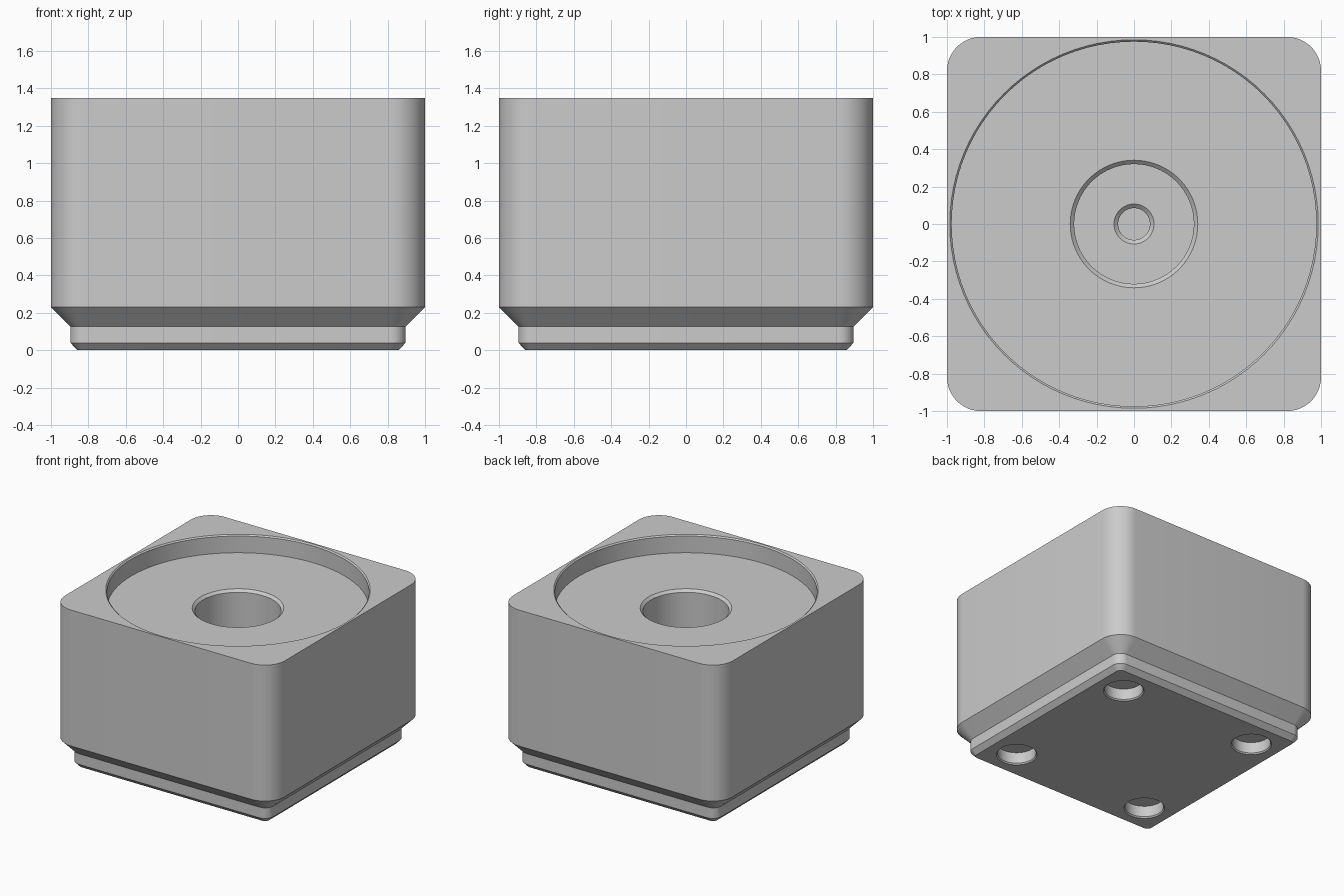
import bpy, bmesh, math

cube = bpy.data.objects.get("Cube")
if cube:
    bpy.data.objects.remove(cube, do_unlink=True)

grey = bpy.data.materials.new("light grey")
grey.use_nodes = True
colour = (0.6, 0.6, 0.6, 1)
grey.diffuse_color = colour
grey.node_tree.nodes["Principled BSDF"].inputs["Base Color"].default_value = colour


def loft(name, loops):
    """Skin a stack of closed loops and cap both ends."""
    bm = bmesh.new()
    rings = [[bm.verts.new(p) for p in loop] for loop in loops]
    n = len(rings[0])
    for low, high in zip(rings, rings[1:]):
        for i in range(n):
            j = (i + 1) % n
            bm.faces.new((low[i], low[j], high[j], high[i]))
    bm.faces.new(rings[0][::-1])
    bm.faces.new(rings[-1])
    bmesh.ops.recalc_face_normals(bm, faces=bm.faces)
    mesh = bpy.data.meshes.new(name)
    bm.to_mesh(mesh)
    bm.free()
    mesh.materials.append(grey)
    obj = bpy.data.objects.new(name, mesh)
    bpy.context.collection.objects.link(obj)
    return obj


def rounded_square(half, radius, z, steps=12):
    loop = []
    for corner in range(4):
        mid = math.radians(45 + 90 * corner)
        cx = math.copysign(half - radius, math.cos(mid))
        cy = math.copysign(half - radius, math.sin(mid))
        for i in range(steps + 1):
            a = math.pi / 2 * (corner + i / steps)
            loop.append((cx + radius * math.cos(a), cy + radius * math.sin(a), z))
    return loop


def circle(x, y, radius, z, steps):
    return [(x + radius * math.cos(math.tau * i / steps),
             y + radius * math.sin(math.tau * i / steps), z) for i in range(steps)]


def turned(name, profile, x=0, y=0, steps=96):
    return loft(name, [circle(x, y, r, z, steps) for r, z in profile])


# Block with stepped, chamfered foot
levels = [(0.858, 0.039, 0), (0.896, 0.077, 0.039), (0.896, 0.077, 0.126),
          (1.0, 0.181, 0.23), (1.0, 0.181, 1.347)]
body = loft("holder_body", [rounded_square(*level) for level in levels])

# Wide round recess, central bore and small pilot hole
cutters = [turned("recess_cutter", [
    (0.085, 0.2), (0.085, 0.48), (0.107, 0.5), (0.32, 0.5), (0.32, 1.18),
    (0.341, 1.2), (0.975, 1.2), (0.975, 1.337), (0.985, 1.347), (0.985, 1.45)])]

# Four round pockets underneath
for sx in (-1, 1):
    for sy in (-1, 1):
        cutters.append(turned("foot_pocket_cutter", [
            (0.154, -0.1), (0.154, 0), (0.145, 0.01), (0.145, 0.1)],
            0.627 * sx, 0.627 * sy, 48))

bpy.context.view_layer.objects.active = body
for cutter in cutters:
    cutter.hide_render = True
    mod = body.modifiers.new("cut", 'BOOLEAN')
    mod.operation = 'DIFFERENCE'
    mod.solver = 'EXACT'
    mod.object = cutter
    bpy.ops.object.modifier_apply(modifier=mod.name)
    bpy.data.objects.remove(cutter, do_unlink=True)

for obj in bpy.context.selected_objects:
    obj.select_set(False)
body.select_set(True)
bpy.ops.object.shade_smooth_by_angle(angle=math.radians(30))
